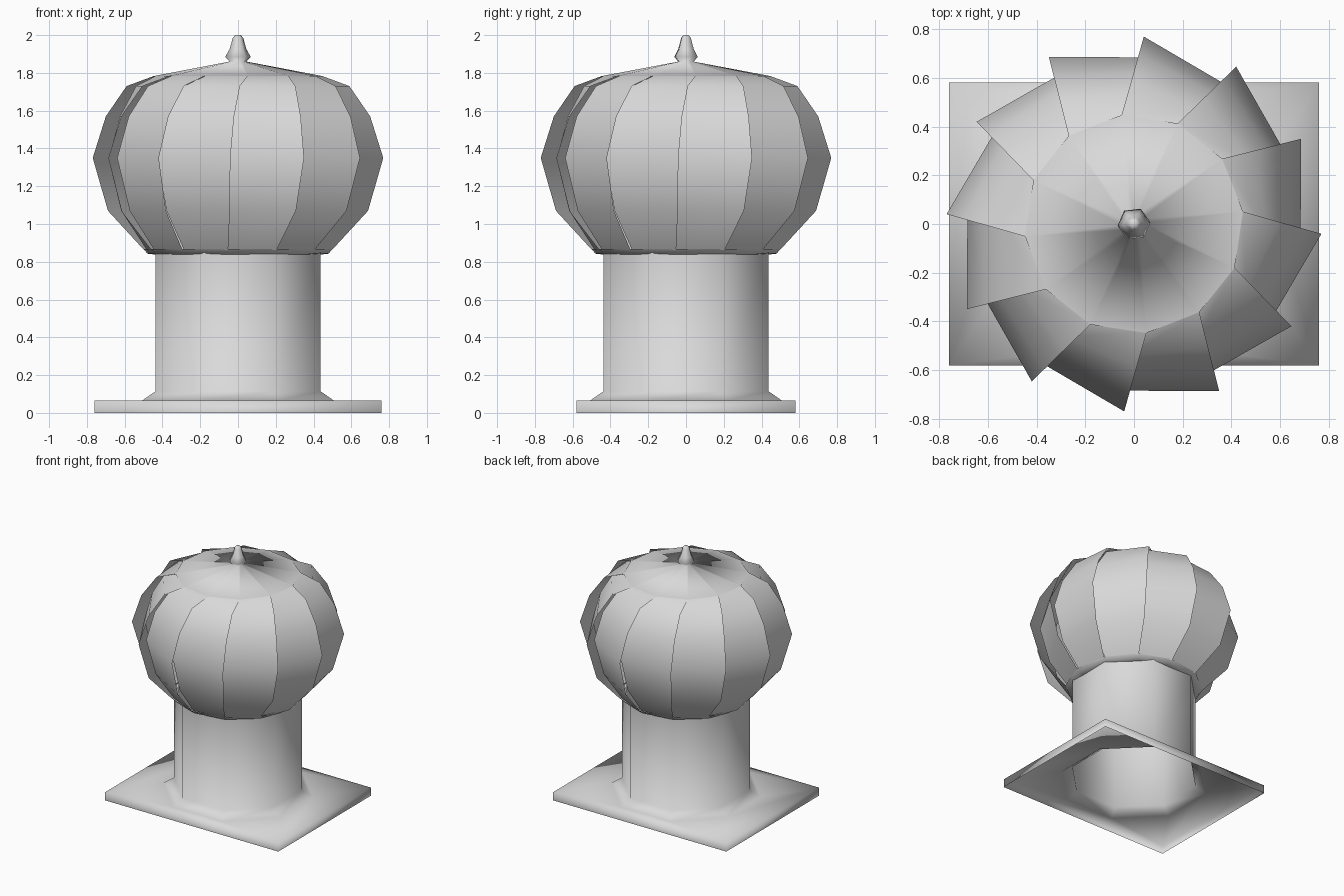
import bpy, bmesh, math

if "Cube" in bpy.data.objects:
    bpy.data.objects.remove(bpy.data.objects["Cube"])

VANES = 12

metal = bpy.data.materials.new("light grey metal")
metal.diffuse_color = (0.7, 0.7, 0.7, 1)
metal.use_nodes = True
metal.node_tree.nodes["Principled BSDF"].inputs["Base Color"].default_value = metal.diffuse_color


def finish(name, bm, angle=40):
    bmesh.ops.remove_doubles(bm, verts=bm.verts, dist=0.0005)
    me = bpy.data.meshes.new(name)
    bm.to_mesh(me)
    bm.free()
    me.materials.append(metal)
    ob = bpy.data.objects.new(name, me)
    bpy.context.collection.objects.link(ob)
    bpy.ops.object.select_all(action='DESELECT')
    ob.select_set(True)
    bpy.context.view_layer.objects.active = ob
    bpy.ops.object.shade_smooth_by_angle(angle=math.radians(angle))
    return ob


def polar(r, deg, z):
    a = math.radians(deg)
    return (r * math.cos(a), r * math.sin(a), z)


def skin(bm, rings):
    """Join bottom-to-top rings of vertices with quads."""
    for low, high in zip(rings, rings[1:]):
        for k in range(len(low)):
            n = (k + 1) % len(low)
            bm.faces.new((low[k], low[n], high[n], high[k]))


# Base flashing and duct: open-bottomed tray flowing into an octagonal tube
bm = bmesh.new()
corners = [(-0.76, -0.58), (0.76, -0.58), (0.76, 0.58), (-0.76, 0.58)]
bottom = [bm.verts.new((x, y, 0)) for x, y in corners]
top = [bm.verts.new((x, y, 0.065)) for x, y in corners]
duct = [[bm.verts.new(polar(r, 22.5 + 45 * k, z)) for k in range(8)]
        for r, z in ((0.55, 0.065), (0.472, 0.115), (0.472, 0.85))]
edges = [bm.edges.new((loop[i], loop[(i + 1) % len(loop)]))
         for loop in (top, duct[0]) for i in range(len(loop))]
bmesh.ops.triangle_fill(bm, edges=edges, use_beauty=True, normal=(0, 0, 1))
for f in bm.faces:
    f.normal_update()
    if f.normal.z < 0:
        f.normal_flip()
skin(bm, [bottom, top])
skin(bm, duct)
finish("base_and_duct", bm, 180)

# Collar under the vanes
bm = bmesh.new()
skin(bm, [[bm.verts.new(polar(r, 24 + 30 * k, z)) for k in range(12)]
          for r, z in ((0.44, 0.838), (0.482, 0.843), (0.503, 0.867))])
finish("collar", bm, 60)

# Turbine vanes: (leading radius, leading angle, trailing radius, sweep, height)
rows = [(0.45, 96.5, 0.44, 30, 1.783),
        (0.59, 91.0, 0.54, 33, 1.73),
        (0.70, 88.3, 0.63, 35, 1.57),
        (0.77, 87.0, 0.69, 35, 1.35),
        (0.69, 86.4, 0.62, 34, 1.07),
        (0.50, 84.0, 0.485, 30, 0.862)]
bm = bmesh.new()
for v in range(VANES):
    turn = v * 360 / VANES
    lead = [bm.verts.new(polar(r, a + turn, z)) for r, a, _, _, z in rows]
    trail = [bm.verts.new(polar(t, a - s + turn, z)) for _, a, t, s, z in rows]
    for i in range(len(rows) - 1):
        bm.faces.new((lead[i], trail[i], trail[i + 1], lead[i + 1]))
vanes = finish("turbine_vanes", bm, 180)
# The thin vanes are shaded from their inner side
mesh = vanes.data
mesh.normals_split_custom_set_from_vertices([tuple(-v.normal) for v in mesh.vertices])

# Twelve-sided cap rising into a six-sided finial (odd points sit on hexagon sides)
bm = bmesh.new()
profile = [(0.45, 1.783, False), (0.045, 1.86, True), (0.068, 1.885, True),
           (0.045, 1.925, True), (0.028, 1.985, True), (0.015, 2.0, True)]
rings = []
for r, z, is_hex in profile:
    rings.append([bm.verts.new(polar(r * (0.866 if is_hex and k % 2 else 1), 6.5 + 30 * k, z))
                  for k in range(12)])
skin(bm, rings)
bm.faces.new(rings[-1])
finish("cap_and_finial", bm, 180)
